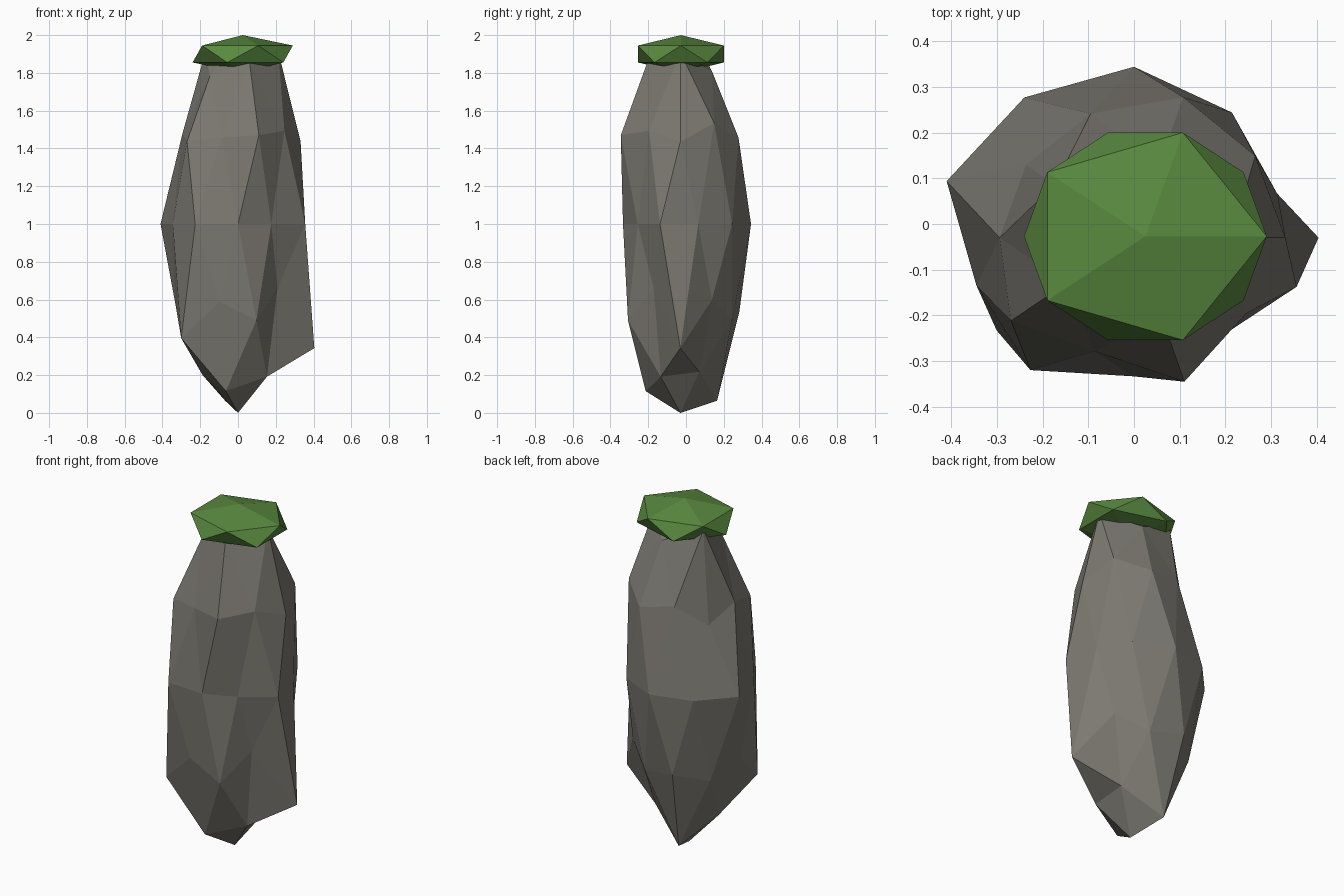
import bpy
import bmesh
from math import atan2, tau
from mathutils import Vector

cube = bpy.data.objects.get("Cube")
if cube:
    bpy.data.objects.remove(cube, do_unlink=True)


def make_material(name, colour):
    mat = bpy.data.materials.new(name)
    mat.use_nodes = True
    rgba = (*colour, 1.0)
    mat.diffuse_color = rgba
    bsdf = next(n for n in mat.node_tree.nodes if n.type == "BSDF_PRINCIPLED")
    bsdf.inputs["Base Color"].default_value = rgba
    bsdf.inputs["Roughness"].default_value = 0.9
    return mat


def faceted_ball(name, subdivisions, centre, radii, material, bumps=None):
    """Flat-shaded icosphere; bumps push each ring of vertices in or out."""
    bm = bmesh.new()
    bmesh.ops.create_icosphere(bm, subdivisions=subdivisions, radius=1.0)
    for v in bm.verts:
        v.co.normalize()
    if bumps:
        rings = {height: [] for height in bumps}
        for v in bm.verts:
            rings[min(bumps, key=lambda h: abs(h - v.co.z))].append(v)
        for height, ring in rings.items():
            # counter-clockwise order, starting at +x
            ring.sort(key=lambda v: (atan2(v.co.y, v.co.x) + 0.01) % tau)
            for v, factor in zip(ring, bumps[height]):
                v.co *= factor
    for v in bm.verts:
        v.co = Vector(c + r * p for c, r, p in zip(centre, radii, v.co))
    bmesh.ops.recalc_face_normals(bm, faces=bm.faces)
    mesh = bpy.data.meshes.new(name)
    bm.to_mesh(mesh)
    bm.free()
    mesh.materials.append(material)
    obj = bpy.data.objects.new(name, mesh)
    bpy.context.collection.objects.link(obj)
    return obj


stone = make_material("grey_stone", (0.20, 0.19, 0.165))
moss = make_material("moss_green", (0.10, 0.25, 0.05))

# Roughness of the stone, ring by ring from bottom to top
stone_bumps = {
    -1.0: [1.0],
    -0.85: [0.92, 1.1, 0.94, 1.04, 0.95],
    -0.526: [1.25, 0.96, 0.98, 1.15, 0.97],
    -0.447: [0.9, 1.04, 0.97, 0.92, 0.76],
    0.0: [0.87, 0.96, 1.06, 1.075, 1.135, 0.955, 1.015, 0.86, 0.79, 0.985],
    0.447: [0.975, 1.025, 0.86, 0.98, 1.05],
    0.526: [1.015, 0.95, 0.91, 0.87, 0.94],
    0.85: [1.07, 0.95, 1.07, 0.92, 1.0],
    1.0: [0.95],
}

# Tall standing stone
faceted_ball("standing_stone", 2, (0, -0.03, 1), (0.38, 0.353, 1), stone, stone_bumps)

# Flattened moss cap
faceted_ball("moss_cap", 1, (0.025, -0.027, 1.9), (0.297, 0.267, 0.1), moss)
